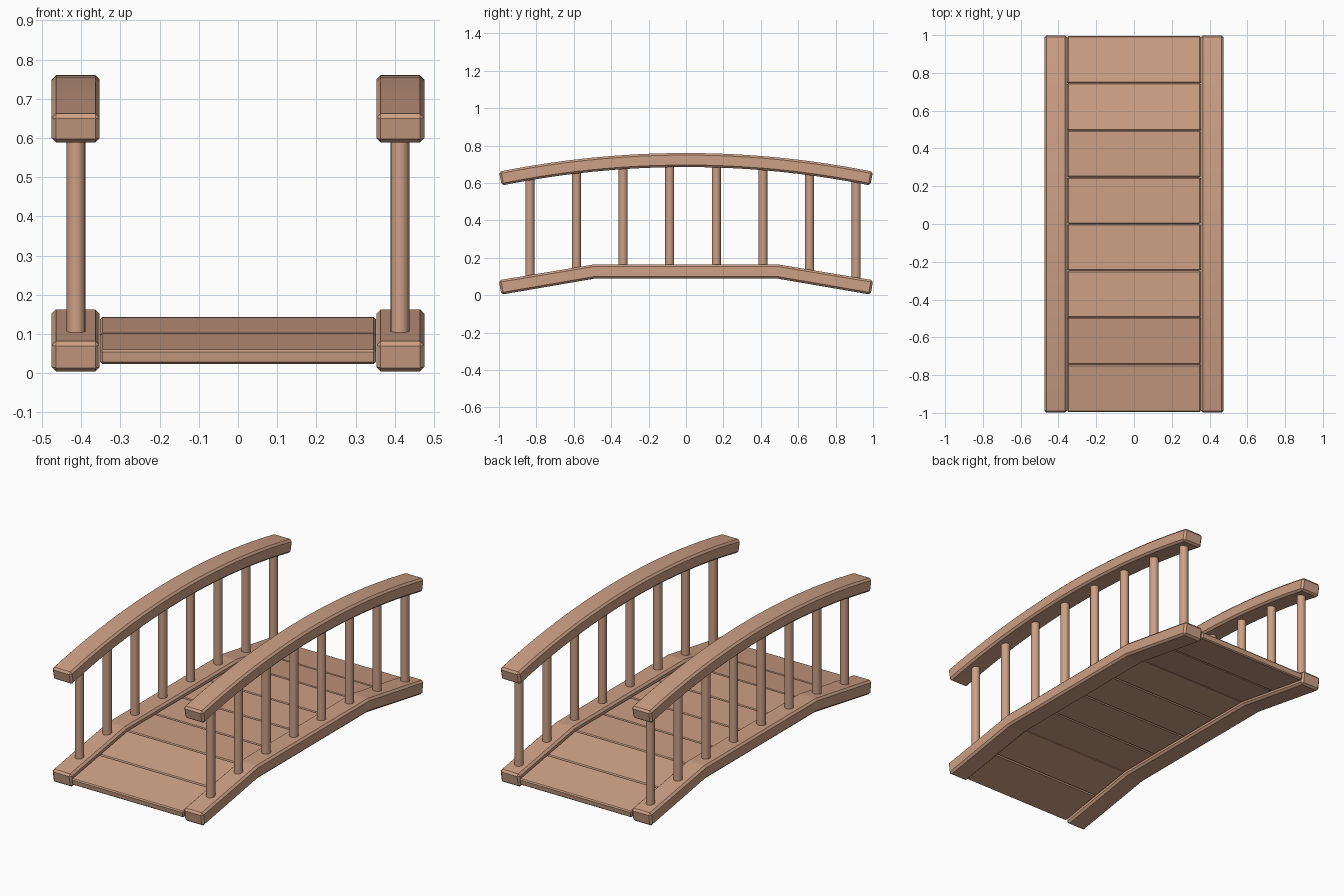
import bpy, bmesh, math

if "Cube" in bpy.data.objects:
    bpy.data.objects.remove(bpy.data.objects["Cube"])

wood = bpy.data.materials.new("warm wood")
wood.diffuse_color = (0.61, 0.35, 0.235, 1)
wood.use_nodes = True
wood.node_tree.nodes["Principled BSDF"].inputs["Base Color"].default_value = wood.diffuse_color


def extrude_profile(name, profile, x0, x1, bevel, smooth=False):
    """Extrude a (y, z) outline from x0 to x1 and chamfer its sharp edges."""
    bm = bmesh.new()
    face = bm.faces.new([bm.verts.new((x0, y, z)) for y, z in profile])
    ext = bmesh.ops.extrude_face_region(bm, geom=[face])
    moved = [g for g in ext["geom"] if isinstance(g, bmesh.types.BMVert)]
    bmesh.ops.translate(bm, verts=moved, vec=(x1 - x0, 0, 0))
    bmesh.ops.recalc_face_normals(bm, faces=bm.faces[:])
    sharp = [e for e in bm.edges if e.calc_face_angle(0) > math.radians(40)]
    bmesh.ops.bevel(bm, geom=sharp, offset=bevel, offset_type='OFFSET',
                    segments=1, profile=0.5, affect='EDGES')
    mesh = bpy.data.meshes.new(name)
    bm.to_mesh(mesh)
    bm.free()
    finish(mesh, name, smooth)


def finish(mesh, name, smooth):
    mesh.materials.append(wood)
    obj = bpy.data.objects.new(name, mesh)
    bpy.context.collection.objects.link(obj)
    if smooth:
        bpy.ops.object.select_all(action='DESELECT')
        obj.select_set(True)
        bpy.context.view_layer.objects.active = obj
        bpy.ops.object.shade_smooth_by_angle(angle=math.radians(30))


# Side beams: flat in the middle, sloping down to both ends
beam = [(-1, 0.08), (-0.5, 0.163), (0.5, 0.163), (1, 0.08),
        (0.987, 0.003), (0.492, 0.088), (-0.492, 0.088), (-0.987, 0.003)]

# Handrail: two concentric arcs with radial ends
RADIUS, TOP, DEPTH, STEPS = 5.05, 0.76, 0.075, 24
half = math.asin(1 / RADIUS)


def arc(r):
    angles = [half * (2 * i / STEPS - 1) for i in range(STEPS + 1)]
    return [(r * math.sin(a), TOP - RADIUS + r * math.cos(a)) for a in angles]


rail = arc(RADIUS) + arc(RADIUS - DEPTH)[::-1]


def deck_z(y):
    return 0.143 - max(0, abs(y) - 0.497) * 0.166


def rail_z(y):
    return TOP - RADIUS + math.sqrt(RADIUS ** 2 - y * y) - DEPTH


for side, sx in (("left", -1), ("right", 1)):
    extrude_profile(side + "_beam", beam, sx * 0.353, sx * 0.475, 0.011)
    extrude_profile(side + "_handrail", rail, sx * 0.353, sx * 0.475, 0.011, True)
    # Round posts from beam to handrail
    for i in range(8):
        y = -0.835 + i * 0.2493
        z0, z1 = deck_z(y) - 0.02, rail_z(y) + 0.02
        bm = bmesh.new()
        bmesh.ops.create_cone(bm, cap_ends=True, segments=16, radius1=0.024,
                              radius2=0.024, depth=z1 - z0)
        bmesh.ops.translate(bm, verts=bm.verts[:],
                            vec=(sx * 0.413, y, (z0 + z1) / 2))
        mesh = bpy.data.meshes.new("post")
        bm.to_mesh(mesh)
        bm.free()
        finish(mesh, f"{side}_post_{i + 1}", True)

# Deck planks following the slope of the beams
joints = [-0.997, -0.745, -0.495, -0.247, 0, 0.247, 0.495, 0.747, 0.997]
for i, (a, b) in enumerate(zip(joints, joints[1:])):
    za, zb = deck_z(a), deck_z(b)
    lean = 0.006 * (za < zb) - 0.006 * (za > zb)
    plank = [(a, za), (b, zb), (b + lean, zb - 0.038), (a + lean, za - 0.038)]
    extrude_profile(f"plank_{i + 1}", plank, -0.352, 0.352, 0.006)
